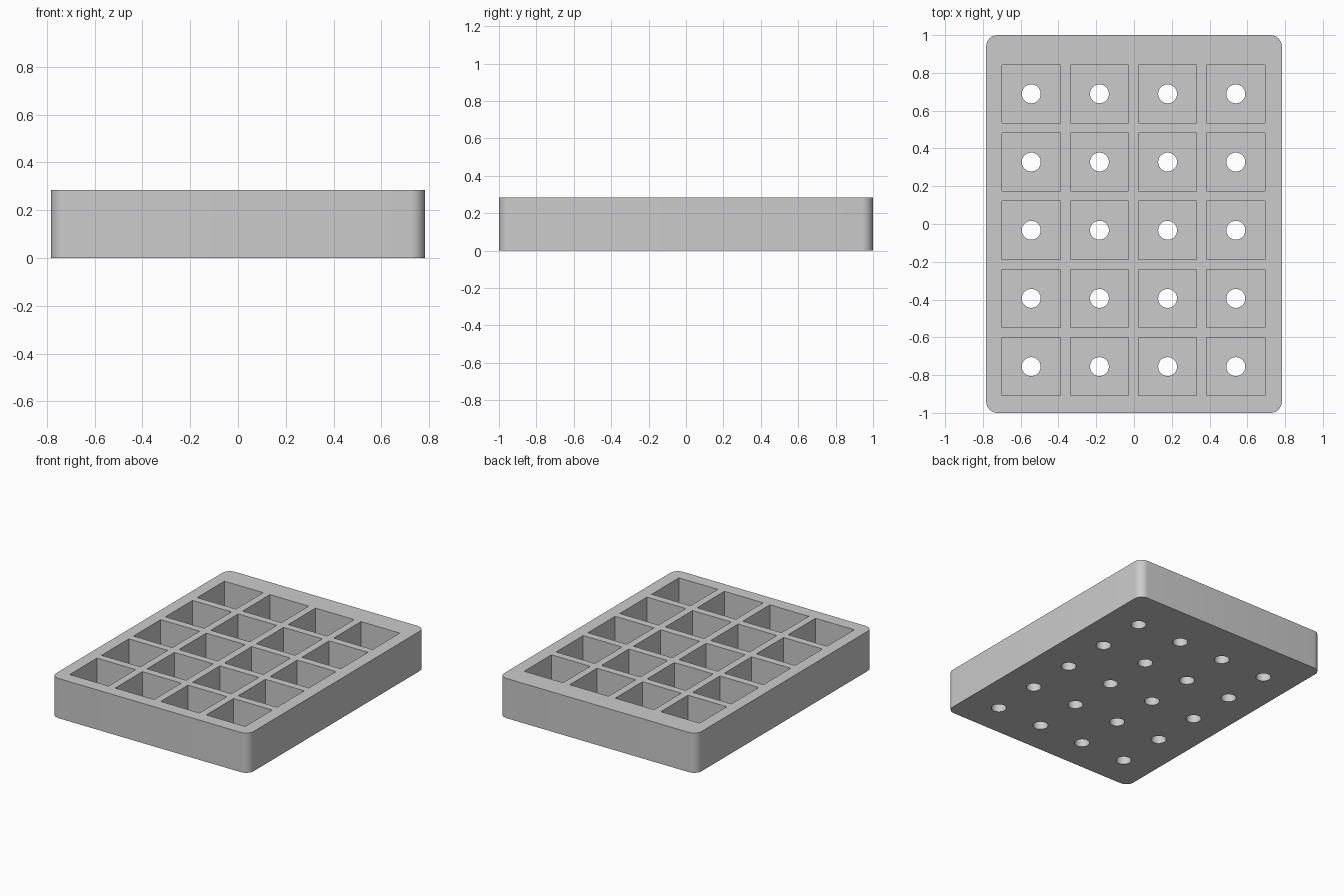
import bpy, bmesh, math
from mathutils import Matrix

cube = bpy.data.objects.get("Cube")
if cube:
    bpy.data.objects.remove(cube, do_unlink=True)

WIDTH, LENGTH, HEIGHT, CORNER = 1.565, 2.0, 0.285, 0.06
PITCH, POCKET, FLOOR, HOLE_RADIUS = 0.361, 0.308, 0.08, 0.05
CENTRES = [(-0.544 + PITCH * i, -0.755 + PITCH * j)
           for i in range(4) for j in range(5)]

grey = bpy.data.materials.new("matte grey")
grey.use_nodes = True
colour = (0.6, 0.6, 0.6, 1)
grey.diffuse_color = colour
grey.node_tree.nodes["Principled BSDF"].inputs["Base Color"].default_value = colour


def make_object(name, bm):
    mesh = bpy.data.meshes.new(name)
    bm.to_mesh(mesh)
    bm.free()
    mesh.materials.append(grey)
    obj = bpy.data.objects.new(name, mesh)
    bpy.context.collection.objects.link(obj)
    return obj


def box_matrix(x, y, low, high, sx, sy):
    return (Matrix.Translation((x, y, (low + high) / 2))
            @ Matrix.Diagonal((sx, sy, high - low, 1)))


# Tray block with rounded upright corners
bm = bmesh.new()
bmesh.ops.create_cube(bm, size=1, matrix=box_matrix(0, 0, 0, HEIGHT, WIDTH, LENGTH))
upright = [e for e in bm.edges
           if abs(e.verts[0].co.z - e.verts[1].co.z) > HEIGHT / 2]
bmesh.ops.bevel(bm, geom=upright, offset=CORNER, segments=10, profile=0.5,
                affect='EDGES')
tray = make_object("seedling_tray", bm)

# Square pockets, open at the top
bm = bmesh.new()
for x, y in CENTRES:
    bmesh.ops.create_cube(bm, size=1, matrix=box_matrix(
        x, y, FLOOR, HEIGHT + 0.1, POCKET, POCKET))
pockets = make_object("pocket_cutter", bm)

# Round drain holes through the floor
bm = bmesh.new()
for x, y in CENTRES:
    bmesh.ops.create_cone(bm, cap_ends=True, segments=40, radius1=HOLE_RADIUS,
                          radius2=HOLE_RADIUS, depth=0.4,
                          matrix=Matrix.Translation((x, y, 0)))
holes = make_object("drain_hole_cutter", bm)

# Cut the block and keep only the finished tray
for cutter in (pockets, holes):
    cutter.hide_render = True
    mod = tray.modifiers.new(cutter.name, 'BOOLEAN')
    mod.operation = 'DIFFERENCE'
    mod.solver = 'EXACT'
    mod.object = cutter
bpy.context.view_layer.update()
finished = bpy.data.meshes.new_from_object(
    tray.evaluated_get(bpy.context.evaluated_depsgraph_get()))
tray.modifiers.clear()
tray.data = finished
for cutter in (pockets, holes):
    bpy.data.objects.remove(cutter, do_unlink=True)

# Smooth the rounded corners and holes, keep the rims sharp
bpy.ops.object.select_all(action='DESELECT')
tray.select_set(True)
bpy.context.view_layer.objects.active = tray
bpy.ops.object.shade_smooth_by_angle(angle=math.radians(30))
